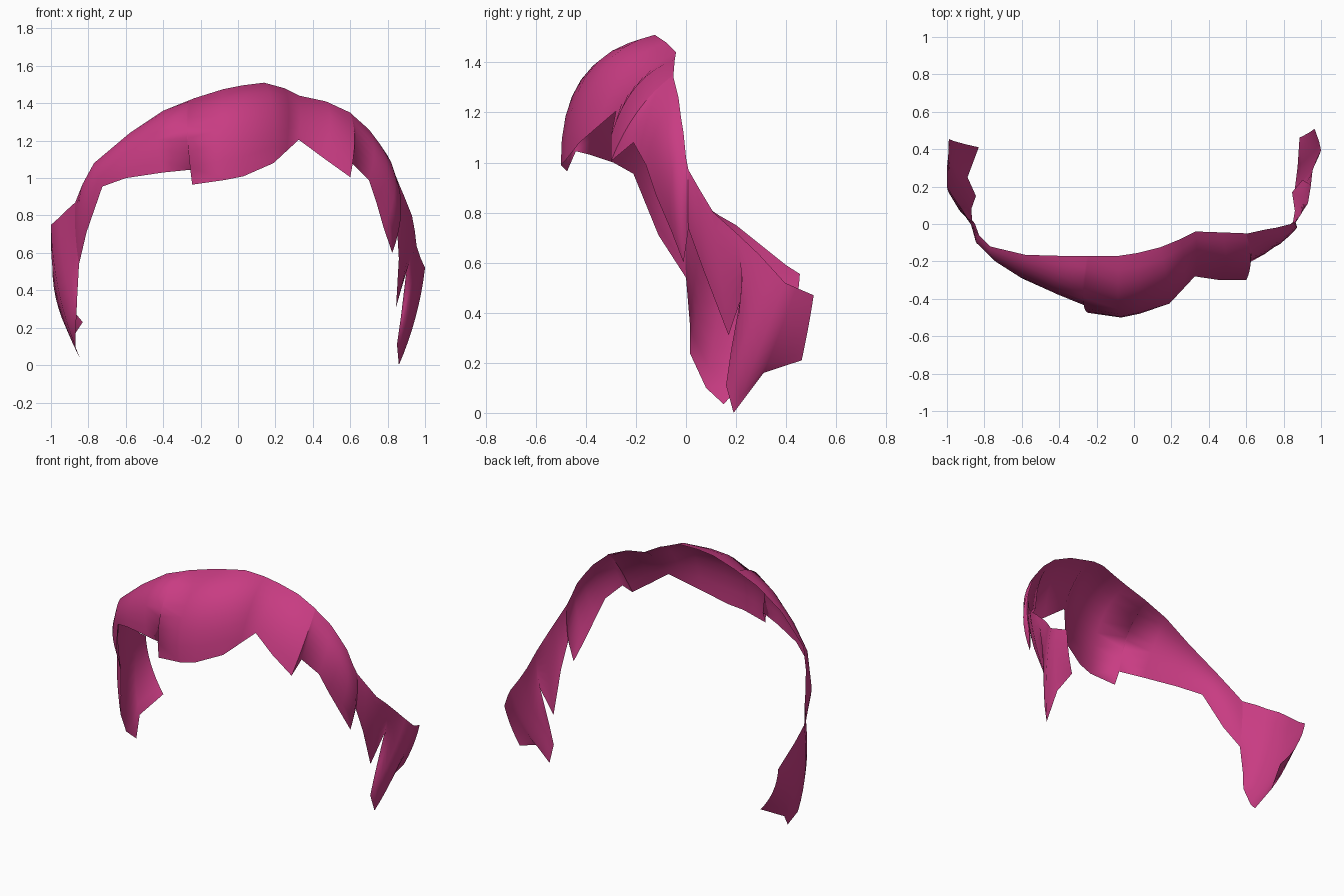
import bpy
from mathutils import Vector

# One hair colour
pink = bpy.data.materials.new("magenta_hair")
pink.diffuse_color = (0.58, 0.045, 0.225, 1)

HEAD = Vector((0, 0.3, 0.5))   # centre of the head, bulges point away from it
ROWS = 8


def hair_sheet(name, stations):
    """Loft a curved sheet; station = (upper edge point, lower edge point, bulge)."""
    verts, faces = [], []
    for upper, lower, bulge in stations:
        u, l = Vector(upper), Vector(lower)
        out = ((u + l) / 2 - HEAD).normalized()
        for r in range(ROWS + 1):
            t = r / ROWS
            verts.append(u.lerp(l, t) + out * bulge * 4 * t * (1 - t))
    n = ROWS + 1
    for i in range(len(stations) - 1):
        for r in range(ROWS):
            a = i * n + r
            faces.append((a, a + 1, a + n + 1, a + n))
    me = bpy.data.meshes.new(name)
    me.from_pydata(verts, [], faces)
    me.materials.append(pink)
    ob = bpy.data.objects.new(name, me)
    bpy.context.collection.objects.link(ob)
    for p in me.polygons:
        p.use_smooth = True
    return ob


# Stations where the parts meet
left_join = ((-0.87, 0.0, 0.87), (-0.85, 0.0, 0.54), 0.01)
temple_join = ((0.60, -0.05, 1.35), (0.60, -0.30, 1.005), 0.04)
right_join = ((0.86, 0.01, 0.97), (0.85, 0.01, 0.735), 0.01)

# Lock hanging in front of the left ear
hair_sheet("left_side_lock", [
    ((-0.99, 0.455, 0.555), (-0.83, 0.41, 0.23), 0.03),
    ((-0.99, 0.40, 0.59), (-0.89, 0.25, 0.14), 0.035),
    ((-1.0, 0.30, 0.67), (-0.845, 0.15, 0.035), 0.04),
    ((-1.0, 0.20, 0.75), (-0.87, 0.08, 0.10), 0.03),
    ((-0.955, 0.13, 0.79), (-0.865, 0.015, 0.24), 0.02),
    ((-0.92, 0.08, 0.825), (-0.86, 0.015, 0.36), 0.015),
    left_join,
])

# Swept fringe over the forehead, with a step and a pointed tip
hair_sheet("front_fringe", [
    left_join,
    ((-0.83, -0.06, 0.97), (-0.81, -0.11, 0.71), 0.03),
    ((-0.77, -0.12, 1.08), (-0.725, -0.21, 0.955), 0.02),
    ((-0.58, -0.165, 1.24), (-0.60, -0.29, 1.0), 0.04),
    ((-0.40, -0.17, 1.36), (-0.40, -0.38, 1.03), 0.08),
    ((-0.25, -0.17, 1.42), (-0.25, -0.44, 1.045), 0.11),
    ((-0.24, -0.17, 1.425), (-0.245, -0.475, 0.965), 0.11),
    ((-0.08, -0.17, 1.475), (-0.07, -0.50, 0.99), 0.13),
    ((0.02, -0.155, 1.495), (0.03, -0.48, 1.01), 0.125),
    ((0.14, -0.125, 1.51), (0.19, -0.425, 1.08), 0.10),
    ((0.25, -0.08, 1.48), (0.26, -0.35, 1.145), 0.065),
    ((0.33, -0.04, 1.44), (0.325, -0.28, 1.205), 0.025),
    ((0.47, -0.045, 1.41), (0.46, -0.30, 1.105), 0.06),
    temple_join,
])

# Hair running down the right temple to a short spike
hair_sheet("right_temple_hair", [
    temple_join,
    ((0.61, -0.05, 1.34), (0.61, -0.21, 1.08), 0.035),
    ((0.70, -0.03, 1.26), (0.70, -0.16, 0.99), 0.04),
    ((0.76, -0.02, 1.18), (0.74, -0.12, 0.87), 0.055),
    ((0.80, -0.01, 1.12), (0.78, -0.06, 0.73), 0.06),
    ((0.84, 0.0, 1.02), (0.825, -0.01, 0.60), 0.045),
    right_join,
])

# Lock hanging in front of the right ear, split into two points
hair_sheet("right_side_lock", [
    right_join,
    ((0.89, 0.05, 0.90), (0.86, 0.07, 0.57), 0.015),
    ((0.93, 0.11, 0.80), (0.845, 0.17, 0.31), 0.015),
    ((0.945, 0.20, 0.72), (0.90, 0.235, 0.50), 0.01),
    ((0.955, 0.29, 0.635), (0.87, 0.18, 0.25), 0.015),
    ((0.975, 0.345, 0.575), (0.85, 0.16, 0.11), 0.02),
    ((1.0, 0.395, 0.52), (0.86, 0.19, 0.0), 0.02),
    ((0.99, 0.44, 0.50), (0.875, 0.31, 0.16), 0.02),
    ((0.965, 0.51, 0.47), (0.885, 0.462, 0.21), 0.01),
])
